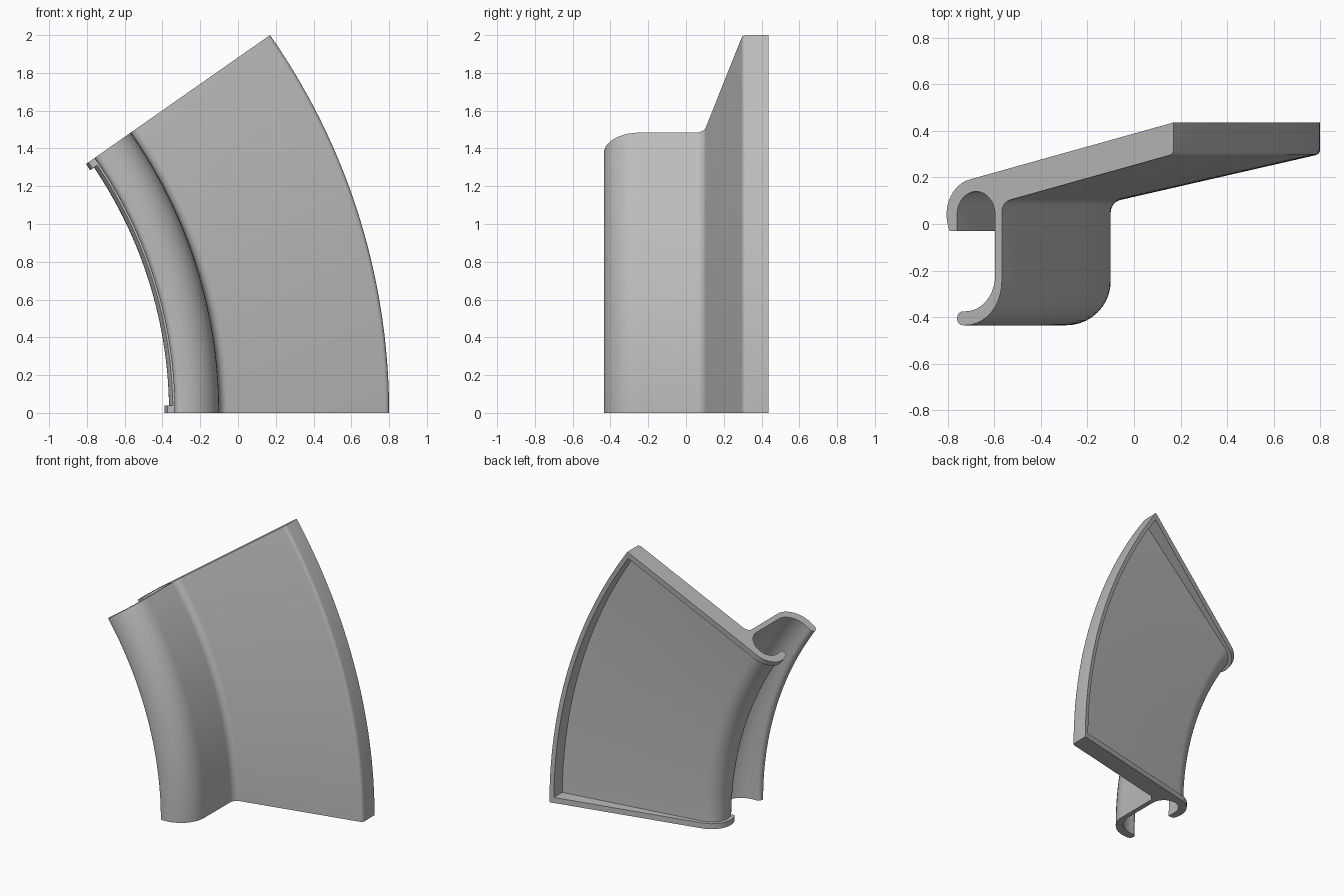
import bpy, bmesh
from math import sin, cos, tan, asin, radians, pi

if "Cube" in bpy.data.objects:
    bpy.data.objects.remove(bpy.data.objects["Cube"])

SWEEP = radians(35)      # swept angle of the bend
OUTER = 3.487            # radius of the outer edge
AXIS_X = 0.8 - OUTER     # the bend axis runs along y
RIB = 0.04               # thickness of the end ribs
SLOPE = radians(12.9)    # tilt of the panel
STEPS = 40


def arc(cx, cy, r, a, b, n=10):
    """Points on an arc, angles in degrees."""
    return [(cx + r * cos(radians(a + (b - a) * i / n)),
             cy + r * sin(radians(a + (b - a) * i / n))) for i in range(n + 1)]


def section(hook_radius, floor_slope, pocket):
    """Cross-section in x, y at the lower end."""
    cx, cy = -0.235, 0.04
    pts = arc(0.775, 0.32, 0.025, 0, -77, 4)              # outer front corner
    pts += arc(-0.045, 0.05, 0.055, 103, 180, 6)          # fillet into the wall
    pts += arc(-0.29, -0.245, 0.19, 0, -90)               # outside of lower hook
    pts += arc(-0.305, -0.405, 0.03, -90, -270, 8)        # rounded lip
    pts += arc(-0.29, -0.22, 0.155, -90, 0)               # inside of lower hook
    pts += arc(cx, cy, 0.1, 0, 180, 14)                   # inside of upper hook
    pts.append((cx - 0.1, -0.03))
    start = 180 + asin((cy + 0.03) / hook_radius) * 180 / pi
    pts += arc(cx, cy, hook_radius, start, 90 + floor_slope * 180 / pi, 14)
    rim = (0.77, 0.436 - 0.03 * tan(SLOPE))
    floor = cy + hook_radius / cos(floor_slope) + (0.77 - cx) * tan(floor_slope)
    pts += [(0.77, floor) if pocket else rim, rim, (0.8, 0.436)]
    return pts


rib_section = section(0.155, SLOPE, False)
shell_section = section(0.13, radians(9), True)

# Rings along the bend: full end ribs with a thinner shell between them
rings = [(rib_section, 0, 0), (rib_section, 0, RIB)]
rings += [(shell_section, i / STEPS, RIB) for i in range(STEPS + 1)]
rings += [(rib_section, 1, RIB), (rib_section, 1, 0)]

bm = bmesh.new()
loops = []
for pts, t, inset in rings:
    loop = []
    for x, y in pts:
        r = x - AXIS_X
        margin = asin(inset / r)
        a = margin + t * (SWEEP - 2 * margin)
        loop.append(bm.verts.new((AXIS_X + r * cos(a), y, r * sin(a))))
    loops.append(loop)

for low, high in zip(loops, loops[1:]):
    for i in range(len(low)):
        j = (i + 1) % len(low)
        bm.faces.new((low[i], low[j], high[j], high[i]))
bm.faces.new(loops[0])
bm.faces.new(loops[-1])
bmesh.ops.remove_doubles(bm, verts=bm.verts, dist=0.0002)
bmesh.ops.dissolve_degenerate(bm, dist=0.0002, edges=bm.edges)
bmesh.ops.recalc_face_normals(bm, faces=bm.faces)

mesh = bpy.data.meshes.new("curved_channel_panel")
bm.to_mesh(mesh)
bm.free()
panel = bpy.data.objects.new("curved_channel_panel", mesh)
bpy.context.collection.objects.link(panel)

# Plain grey finish
grey = bpy.data.materials.new("plain_grey")
grey.use_nodes = True
colour = (0.5, 0.5, 0.5, 1)
grey.diffuse_color = colour
grey.node_tree.nodes["Principled BSDF"].inputs["Base Color"].default_value = colour
mesh.materials.append(grey)

bpy.context.view_layer.objects.active = panel
panel.select_set(True)
bpy.ops.object.shade_smooth_by_angle(angle=radians(30))
